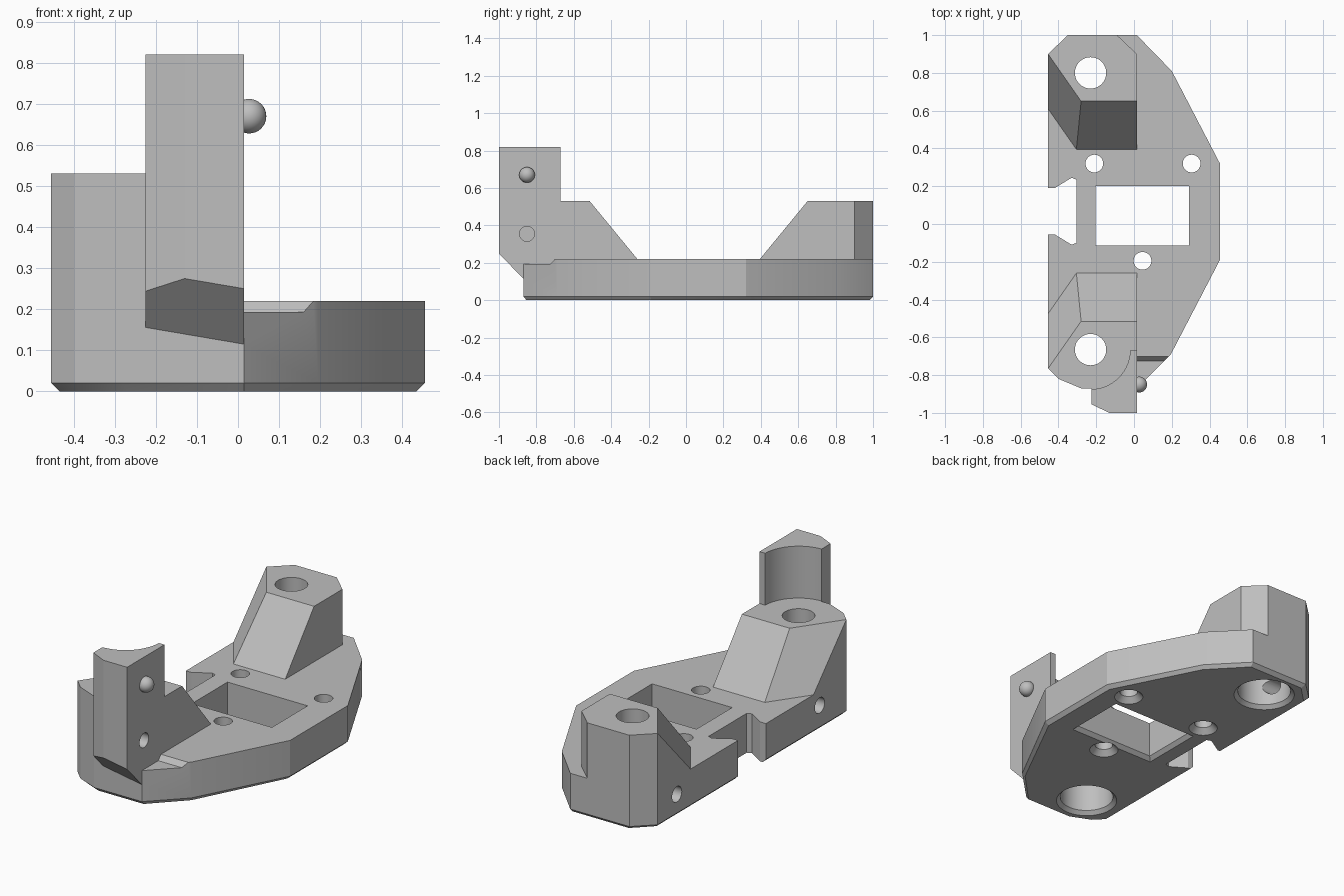
import bpy, bmesh, math
from mathutils import Matrix, Vector

cube = bpy.data.objects.get("Cube")
if cube:
    bpy.data.objects.remove(cube, do_unlink=True)

grey = bpy.data.materials.new("plain_grey")
grey.use_nodes = True
colour = (0.52, 0.52, 0.52, 1)
grey.diffuse_color = colour
grey.node_tree.nodes["Principled BSDF"].inputs["Base Color"].default_value = colour


def finish(name, bm):
    bmesh.ops.recalc_face_normals(bm, faces=bm.faces)
    mesh = bpy.data.meshes.new(name)
    bm.to_mesh(mesh)
    bm.free()
    mesh.materials.append(grey)
    ob = bpy.data.objects.new(name, mesh)
    bpy.context.collection.objects.link(ob)
    return ob


def loft(name, layers):
    """Closed solid through stacked outlines; z is a number or a function of x, y."""
    bm = bmesh.new()
    rings = [[bm.verts.new((x, y, z(x, y) if callable(z) else z)) for x, y in pts]
             for pts, z in layers]
    n = len(rings[0])
    for a, b in zip(rings, rings[1:]):
        for i in range(n):
            j = (i + 1) % n
            bm.faces.new((a[i], a[j], b[j], b[i]))
    bm.faces.new(rings[0][::-1])
    bm.faces.new(rings[-1])
    return finish(name, bm)


def hull(name, points):
    bm = bmesh.new()
    for p in points:
        bm.verts.new(p)
    bmesh.ops.convex_hull(bm, input=bm.verts)
    bmesh.ops.dissolve_limit(bm, angle_limit=math.radians(4),
                             verts=bm.verts, edges=bm.edges)
    return finish(name, bm)


def circle(x, y, r, n=48):
    return [(x + r * math.cos(2 * math.pi * i / n),
             y + r * math.sin(2 * math.pi * i / n)) for i in range(n)]


def rect(x0, x1, y0, y1):
    return [(x0, y0), (x1, y0), (x1, y1), (x0, y1)]


def combine(target, tool, operation):
    mod = target.modifiers.new("combine", 'BOOLEAN')
    mod.operation = operation
    mod.solver = 'EXACT'
    mod.object = tool
    bpy.context.view_layer.objects.active = target
    bpy.ops.object.modifier_apply(modifier=mod.name)
    bpy.data.objects.remove(tool, do_unlink=True)


def cut(target, layers):
    combine(target, loft("cutter", layers), 'DIFFERENCE')


def side_hole(target, y, z, x0, x1, r):
    tool = loft("cutter", [(circle(-z, y, r, 32), x0), (circle(-z, y, r, 32), x1)])
    tool.data.transform(Matrix.Rotation(math.pi / 2, 4, 'Y'))
    combine(target, tool, 'DIFFERENCE')


LEFT, INNER, TOP, DECK = -0.455, 0.015, 0.53, 0.22

# Base plate with chamfered underside
rear_end = [(INNER, 1), (-0.35, 1), (LEFT, 0.9)]
front_end = [(LEFT, -0.765), (-0.40, -0.82), (-0.28, -0.87), (INNER, -0.87)]
outline = front_end + [(0.195, -0.69), (0.455, -0.19), (0.455, 0.32), (0.20, 0.81)] + rear_end
inset = [(x * 0.955, y * 0.98) for x, y in outline]
body = loft("mount_body", [(inset, 0), (outline, 0.02), (outline, DECK)])

# Lowered step at the front corner
cut(body, [(rect(INNER, 0.5, -1.1, -0.725), 0.193), (rect(INNER, 0.5, -1.1, -0.675), 0.25)])

# Two posts with sloped flanks, mirrored about the hole centre line
def flip(pts):
    return [(x, 0.135 - y) for x, y in pts]

foot = [(INNER, 0.395), (-0.305, 0.395), (LEFT, 0.61)]
shoulder = [(INNER, 0.65), (-0.28, 0.65)]
rear_edge = [(LEFT, 0.9), (-0.35, 1), (-0.09, 1), (INNER, 0.9)]
for name, edge, low, high in (("rear_post", rear_edge, foot, shoulder),
                              ("front_post", front_end, flip(foot), flip(shoulder))):
    points = [(x, y, 0.1) for x, y in edge + low]
    points += [(x, y, DECK) for x, y in low]
    points += [(x, y, TOP) for x, y in edge + high]
    combine(body, hull(name, points), 'UNION')

# Front pillar with slanted underside
def underside(x, y):
    return 0.25 - 0.17 * (x - INNER) - 1.04 * (y + 1)

nose = [(-0.225, -0.955), (-0.13, -1), (INNER, -1)]
lower = nose + [(INNER, -0.86), (-0.225, -0.86)]
upper = nose + [(INNER, -0.67), (-0.225, -0.67)]
combine(body, loft("pillar_front", [(lower, underside), (lower, 0.82)]), 'UNION')
combine(body, loft("pillar_back", [(upper, 0.45), (upper, 0.82)]), 'UNION')
recess = circle(-0.23, -0.665, 0.21, 64)
cut(body, [(recess, TOP), (recess, 1)])

# Counterbored post holes
for y in (0.80, -0.665):
    cut(body, [(circle(-0.23, y, r), z) for r, z in
               ((0.17, -0.01), (0.14, 0.02), (0.14, 0.2), (0.083, 0.2), (0.083, 0.7))])

# Countersunk plate holes
for x, y in ((-0.21, 0.32), (0.305, 0.32), (0.045, -0.195)):
    cut(body, [(circle(x, y, r, 32), z) for r, z in
               ((0.085, -0.01), (0.047, 0.03), (0.047, 0.3))])

# Window with chamfered lower rim
window = rect(-0.205, 0.29, -0.115, 0.20)
wide = rect(-0.235, 0.32, -0.145, 0.23)
cut(body, [(wide, -0.01), (window, 0.02), (window, 0.3)])

# Dovetail notch in the side
notch = [(-0.6, 0.19), (-0.42, 0.19), (-0.33, 0.245), (-0.305, 0.235),
         (-0.305, -0.10), (-0.33, -0.11), (-0.42, -0.055), (-0.6, -0.055)]
cut(body, [(notch, -0.1), (notch, 0.4)])

# Cross holes in the post sides and socket in the pillar
side_hole(body, 0.73, 0.125, -0.6, -0.3, 0.043)
side_hole(body, -0.53, 0.14, -0.6, -0.24, 0.043)
side_hole(body, -0.85, 0.355, -0.04, 0.1, 0.04)

# Locating ball on the pillar
bm = bmesh.new()
bmesh.ops.create_uvsphere(bm, u_segments=32, v_segments=16, radius=0.042)
bmesh.ops.translate(bm, verts=bm.verts, vec=Vector((0.027, -0.85, 0.67)))
ball = finish("locating_ball", bm)

for ob in (body, ball):
    bpy.ops.object.select_all(action='DESELECT')
    ob.select_set(True)
    bpy.context.view_layer.objects.active = ob
    bpy.ops.object.shade_smooth_by_angle(angle=math.radians(20))
